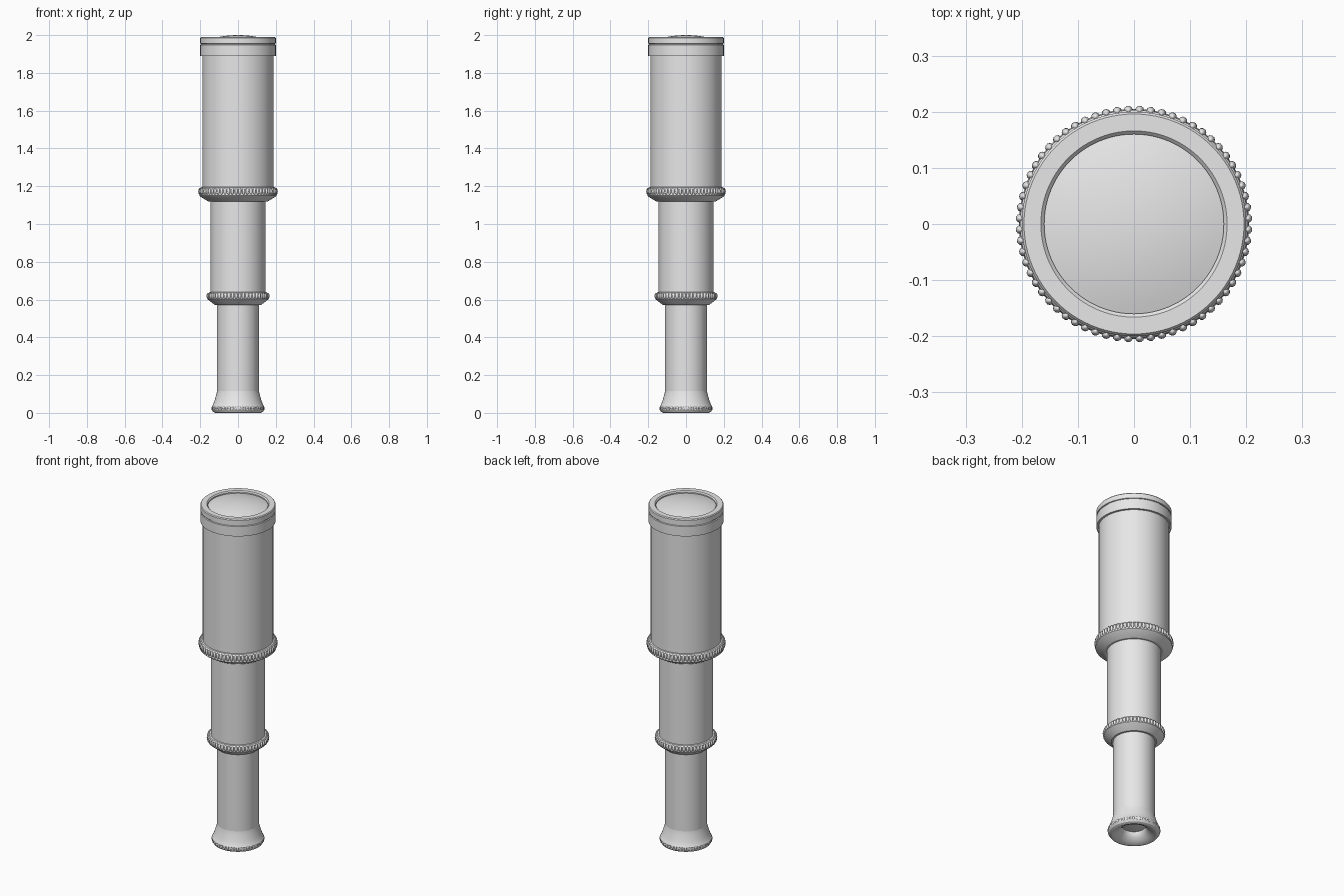
import bpy, bmesh, math
from mathutils import Matrix, Vector

if "Cube" in bpy.data.objects:
    bpy.data.objects.remove(bpy.data.objects["Cube"])

metal = bpy.data.materials.new("plain_grey")
metal.diffuse_color = (0.8, 0.8, 0.8, 1)
metal.use_nodes = True
metal.node_tree.nodes["Principled BSDF"].inputs["Base Color"].default_value = metal.diffuse_color


def finish(bm, name, angle=30):
    bmesh.ops.recalc_face_normals(bm, faces=bm.faces)
    me = bpy.data.meshes.new(name)
    bm.to_mesh(me)
    bm.free()
    ob = bpy.data.objects.new(name, me)
    bpy.context.collection.objects.link(ob)
    me.materials.append(metal)
    bpy.ops.object.select_all(action='DESELECT')
    ob.select_set(True)
    bpy.context.view_layer.objects.active = ob
    bpy.ops.object.shade_smooth_by_angle(angle=math.radians(angle))
    return ob


def lathe(name, profile, steps=96, closed=False):
    """Spin (radius, z) points round the z axis."""
    bm = bmesh.new()
    vs = [bm.verts.new((r, 0, z)) for r, z in profile]
    es = [bm.edges.new(p) for p in zip(vs, vs[1:])]
    if closed:
        es.append(bm.edges.new((vs[-1], vs[0])))
    bmesh.ops.spin(bm, geom=vs + es, cent=(0, 0, 0), axis=(0, 0, 1),
                   angle=2 * math.pi, steps=steps, use_duplicate=False)
    bmesh.ops.remove_doubles(bm, verts=bm.verts, dist=1e-5)
    return finish(bm, name)


def knurl(name, radius, z, height, count, size=0.008):
    """Ring of small upright beads."""
    bm = bmesh.new()
    for i in range(count):
        a = 2 * math.pi * (i + 0.5) / count
        m = (Matrix.Rotation(a, 4, 'Z') @ Matrix.Translation((radius, 0, z))
             @ Matrix.Diagonal(Vector((size, size, height / 2, 1))))
        bmesh.ops.create_uvsphere(bm, u_segments=10, v_segments=8, radius=1, matrix=m)
    return finish(bm, name, 60)


# tubes
lathe("large_tube", [(0.188, 1.17), (0.188, 1.90)])
lathe("middle_tube", [(0.145, 0.61), (0.145, 1.14)])
lathe("small_tube", [(0.111, 0.10), (0.111, 0.59)])

# front cap with groove and lens rim
lathe("lens_cap", [(0.186, 1.89), (0.2, 1.89), (0.2, 1.948), (0.195, 1.950),
                   (0.195, 1.954), (0.2, 1.956), (0.2, 1.984), (0.196, 1.989),
                   (0.166, 1.989), (0.160, 1.983), (0.160, 1.965)])

# domed front lens
n = 10
lathe("front_lens", [(0.160 * i / n, 2.0 - 0.024 * (i / n) ** 2) for i in range(n + 1)])

# tapered collars between the tubes
lathe("upper_collar", [(0.186, 1.196), (0.196, 1.194), (0.203, 1.186), (0.204, 1.158),
                       (0.205, 1.150), (0.200, 1.145), (0.158, 1.120), (0.143, 1.120)])
knurl("upper_knurl", 0.203, 1.173, 0.036, 64)
lathe("lower_collar", [(0.143, 0.640), (0.153, 0.638), (0.159, 0.631), (0.160, 0.608),
                       (0.161, 0.602), (0.157, 0.598), (0.121, 0.570), (0.109, 0.570)])
knurl("lower_knurl", 0.159, 0.619, 0.032, 52)

# flared eyepiece with dished underside
lathe("eyepiece", [(0.111, 0.115), (0.113, 0.104), (0.118, 0.086), (0.126, 0.060),
                   (0.134, 0.040), (0.138, 0.034), (0.138, 0.014), (0.132, 0.005),
                   (0.120, 0.0), (0.108, 0.002), (0.090, 0.011), (0.074, 0.024),
                   (0.062, 0.040), (0.060, 0.055)])
knurl("eyepiece_knurl", 0.135, 0.024, 0.024, 48, 0.006)
lathe("eye_lens", [(0.0, 0.045), (0.03, 0.047), (0.061, 0.052)])
